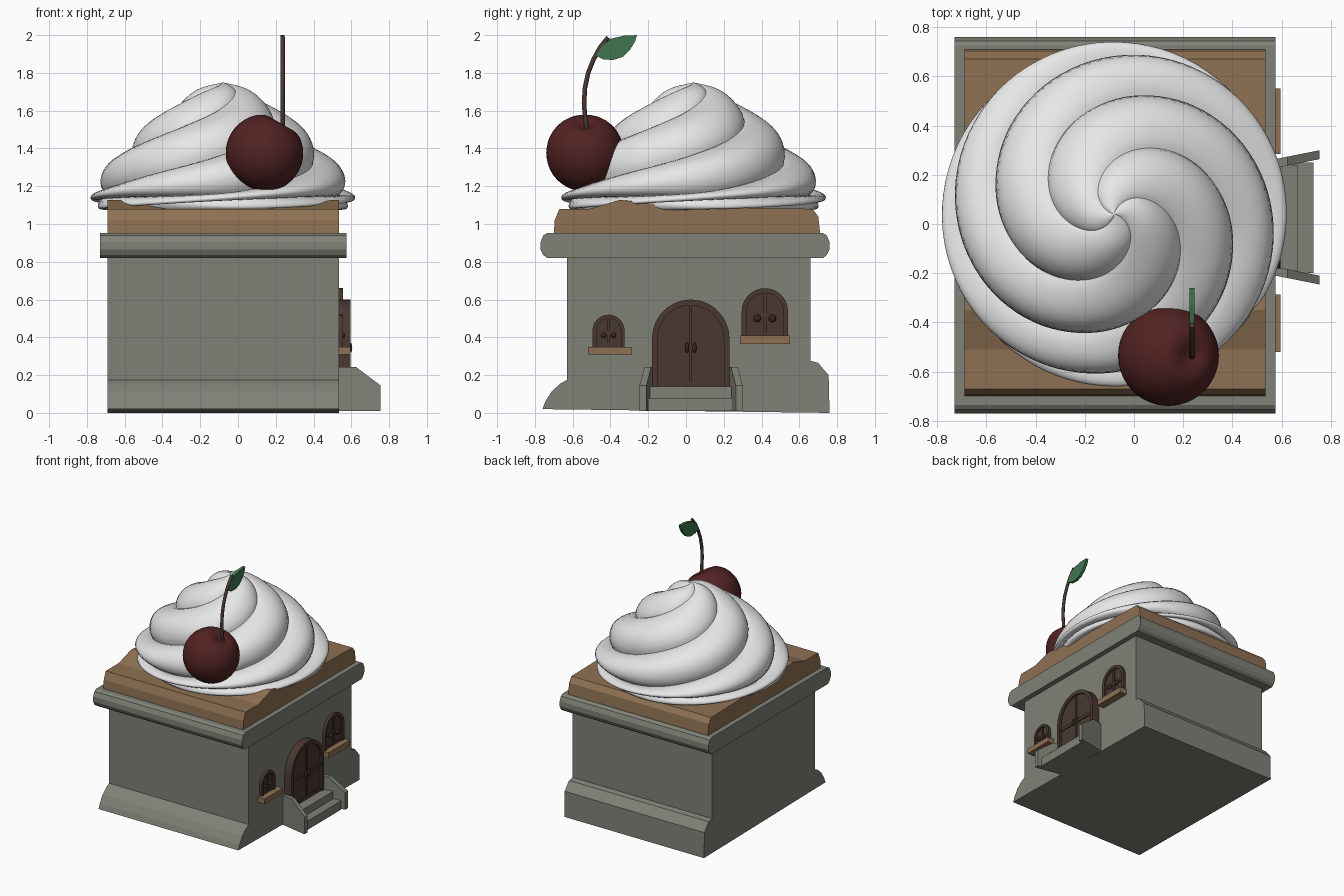
import bpy, bmesh, math
from mathutils import Vector, Matrix

if "Cube" in bpy.data.objects:
    bpy.data.objects.remove(bpy.data.objects["Cube"])


def mat(name, r, g, b):
    m = bpy.data.materials.new(name)
    m.diffuse_color = (r, g, b, 1)
    m.use_nodes = True
    m.node_tree.nodes["Principled BSDF"].inputs["Base Color"].default_value = m.diffuse_color
    return m


STONE = mat("grey stone", 0.215, 0.22, 0.185)
TAN = mat("tan wafer", 0.27, 0.165, 0.085)
WOOD = mat("dark brown wood", 0.068, 0.040, 0.030)
KNOB = mat("darkest brown", 0.035, 0.020, 0.015)
CREAM = mat("white cream", 0.80, 0.80, 0.80)
RED = mat("dark cherry red", 0.085, 0.016, 0.016)
LEAF = mat("leaf green", 0.05, 0.18, 0.078)


def finish(name, bm, material, smooth=None):
    bmesh.ops.recalc_face_normals(bm, faces=bm.faces)
    me = bpy.data.meshes.new(name)
    bm.to_mesh(me)
    bm.free()
    me.materials.append(material)
    ob = bpy.data.objects.new(name, me)
    bpy.context.collection.objects.link(ob)
    if smooth:
        bpy.ops.object.select_all(action='DESELECT')
        ob.select_set(True)
        bpy.context.view_layer.objects.active = ob
        bpy.ops.object.shade_smooth_by_angle(angle=math.radians(smooth))
    return ob


def extrude(name, pts, x0, x1, material):
    """Profile in (y, z) swept along x."""
    bm = bmesh.new()
    a = [bm.verts.new((x0, y, z)) for y, z in pts]
    b = [bm.verts.new((x1, y, z)) for y, z in pts]
    bm.faces.new(a)
    bm.faces.new(b)
    n = len(pts)
    for i in range(n):
        bm.faces.new((a[i], a[(i + 1) % n], b[(i + 1) % n], b[i]))
    return finish(name, bm, material)


def box(name, x, y, z, material):
    return extrude(name, [(y[0], z[0]), (y[1], z[0]), (y[1], z[1]), (y[0], z[1])], x[0], x[1], material)


def arch(y0, y1, z0, z1, n=14):
    r, c = (y1 - y0) / 2, (y0 + y1) / 2
    arc = [(c + r * math.cos(math.pi * i / n), z1 - r + r * math.sin(math.pi * i / n)) for i in range(n + 1)]
    return [(y1, z0)] + arc + [(y0, z0)]


def skin(bm, rings):
    for r0, r1 in zip(rings, rings[1:]):
        n = len(r0)
        for i in range(n):
            bm.faces.new((r0[i], r0[(i + 1) % n], r1[(i + 1) % n], r1[i]))


# House body, ledge and wafer roof
L, R = -0.69, 0.535
extrude("house_body", [(-0.76, 0.02), (-0.745, 0.06), (-0.71, 0.115), (-0.665, 0.155), (-0.63, 0.175),
                       (-0.63, 0.84), (0.66, 0.84), (0.66, 0.275), (0.70, 0.265), (0.725, 0.235),
                       (0.755, 0.2), (0.76, 0.0)], L, R, STONE)
extrude("ledge", [(-0.735, 0.82), (0.725, 0.82), (0.745, 0.835), (0.76, 0.865), (0.76, 0.905), (0.745, 0.94),
                  (0.725, 0.952), (-0.735, 0.952), (-0.755, 0.94), (-0.77, 0.905), (-0.77, 0.865),
                  (-0.755, 0.835)], -0.73, 0.575, STONE)
extrude("wafer_roof", [(-0.70, 0.95), (-0.695, 1.02), (-0.67, 1.08), (-0.51, 1.08), (-0.35, 1.128),
                       (-0.20, 1.11), (0.10, 1.09), (0.67, 1.08), (0.70, 1.04), (0.71, 0.95)], L, R, TAN)


# Arched door and shuttered windows
def arched_opening(name, y0, y1, z0, z1, depth, border, knob, knob_z):
    c = (y0 + y1) / 2
    inner = arch(y0 + border, y1 - border, z0, z1 - border)
    front = R + depth
    extrude(name + "_leaf", inner, R - 0.02, front - 0.015, WOOD)
    extrude(name + "_frame", arch(y0, y1, z0, z1) + inner[::-1], R - 0.02, front, WOOD)
    box(name + "_centre_post", (R, front - 0.007), (c - 0.008, c + 0.008), (z0, z1 - border), WOOD)
    rail = z0 + 0.45 * (z1 - z0)
    for z in (z0 + 0.012, rail):
        box(name + "_rail", (R, front - 0.008), (y0 + border, y1 - border), (z - 0.012, z + 0.012), WOOD)
    for s in (-1, 1):
        bm = bmesh.new()
        bmesh.ops.create_uvsphere(bm, u_segments=12, v_segments=8, radius=1)
        bm.transform(Matrix.Translation((front - 0.003, c + s * knob[0], knob_z))
                     @ Matrix.Diagonal((0.013, knob[1], knob[2], 1)))
        finish(name + "_knob", bm, KNOB, 60)


arched_opening("door", -0.18, 0.23, 0.14, 0.60, 0.06, 0.03, (0.02, 0.011, 0.028), 0.345)
arched_opening("large_window", 0.295, 0.54, 0.40, 0.66, 0.022, 0.025, (0.04, 0.02, 0.02), 0.50)
arched_opening("small_window", -0.495, -0.325, 0.345, 0.52, 0.022, 0.02, (0.026, 0.014, 0.014), 0.41)
box("large_window_sill", (R, 0.595), (0.285, 0.55), (0.365, 0.41), TAN)
box("small_window_sill", (R, 0.595), (-0.52, -0.287), (0.31, 0.35), TAN)

# Steps with splayed side walls
box("lower_step", (R - 0.02, 0.73), (-0.20, 0.25), (0.01, 0.08), STONE)
box("upper_step", (R - 0.02, 0.665), (-0.19, 0.24), (0.08, 0.14), STONE)
for s in (-1, 1):
    bm = bmesh.new()
    sides = []
    for t in (0, 0.036):
        sides.append([bm.verts.new((x, 0.027 + s * (0.193 + (x - R) * 0.2 + t), z)) for x, z in
                      ((R - 0.02, 0.01), (0.755, 0.01), (0.755, 0.145), (0.625, 0.243), (R - 0.02, 0.243))])
    skin(bm, sides)
    for f in sides:
        bm.faces.new(f)
    finish("step_wall", bm, STONE)

# Whipped cream: lobed section twisted and narrowed towards the peak
ENV = [(0.60, 1.07), (0.67, 1.085), (0.70, 1.13), (0.685, 1.20), (0.60, 1.33),
       (0.47, 1.47), (0.31, 1.60), (0.14, 1.71), (0.0, 1.75)]


def envelope(t):
    u = t * (len(ENV) - 1)
    i = min(int(u), len(ENV) - 2)
    f = u - i
    p = [Vector(ENV[max(0, min(len(ENV) - 1, k))]) for k in (i - 1, i, i + 1, i + 2)]
    return 0.5 * (2 * p[1] + (p[2] - p[0]) * f + (2 * p[0] - 5 * p[1] + 4 * p[2] - p[3]) * f * f
                  + (3 * p[1] - p[0] - 3 * p[2] + p[3]) * f ** 3)


LOBES, PER, STEPS = 4, 18, 110
bm = bmesh.new()
rings = []
for j in range(STEPS):
    t = j / STEPS
    e = envelope(t)
    d = (envelope(min(1, t + 0.005)) - envelope(max(0, t - 0.005))).normalized()
    normal = Vector((d.y, -d.x))
    depth = 0.085 * min(1, (1 - t) * 2.2) * min(1, 0.3 + t * 5)
    twist = math.radians(440) * t ** 0.9
    ring = []
    for i in range(LOBES * PER):
        k = (i % PER) / PER
        p = e - normal * depth * (1 - math.sin(math.pi * k) ** 0.75)
        a = 2 * math.pi * i / (LOBES * PER) + twist
        ring.append(bm.verts.new((-0.08 + p.x * math.cos(a), 0.04 + p.x * math.sin(a), max(p.y, 1.07))))
    rings.append(ring)
skin(bm, rings)
peak = bm.verts.new((-0.08, 0.04, 1.75))
for i in range(LOBES * PER):
    bm.faces.new((rings[-1][i], rings[-1][(i + 1) % (LOBES * PER)], peak))
bm.faces.new(rings[0])
finish("whipped_cream", bm, CREAM, 50)

# Cherry with a dimple, tilted so the stem sits off centre
bm = bmesh.new()
bmesh.ops.create_uvsphere(bm, u_segments=36, v_segments=24, radius=1)
for v in bm.verts:
    phi = math.acos(max(-1, min(1, v.co.z)))
    v.co *= 0.205 * (1 - 0.22 * math.exp(-(phi / 0.33) ** 2) - 0.04 * math.exp(-((math.pi - phi) / 0.5) ** 2))
bm.transform(Matrix.Translation((0.14, -0.535, 1.376)) @ Matrix.Rotation(math.radians(30), 4, 'Y'))
finish("cherry", bm, RED, 60)

# Curved stem
path = [(-0.52, 1.47), (-0.533, 1.55), (-0.54, 1.64), (-0.535, 1.72), (-0.518, 1.80),
        (-0.49, 1.87), (-0.455, 1.935), (-0.412, 1.988)]
bm = bmesh.new()
rings = []
for i, p in enumerate(path):
    a, b = path[max(0, i - 1)], path[min(len(path) - 1, i + 1)]
    d = Vector((0, b[0] - a[0], b[1] - a[1])).normalized()
    side = d.cross(Vector((1, 0, 0)))
    rings.append([bm.verts.new(Vector((0.236, p[0], p[1])) + 0.012 * (
        math.cos(w * math.pi / 4) * Vector((1, 0, 0)) + math.sin(w * math.pi / 4) * side)) for w in range(8)])
skin(bm, rings)
bm.faces.new(rings[0])
bm.faces.new(rings[-1])
finish("cherry_stem", bm, WOOD, 50)

# Leaf
extrude("cherry_leaf", [(-0.485, 1.895), (-0.44, 1.872), (-0.385, 1.868), (-0.335, 1.885), (-0.295, 1.925),
                        (-0.27, 1.965), (-0.26, 2.0), (-0.33, 1.997), (-0.40, 1.98), (-0.45, 1.94)],
        0.225, 0.247, LEAF)
